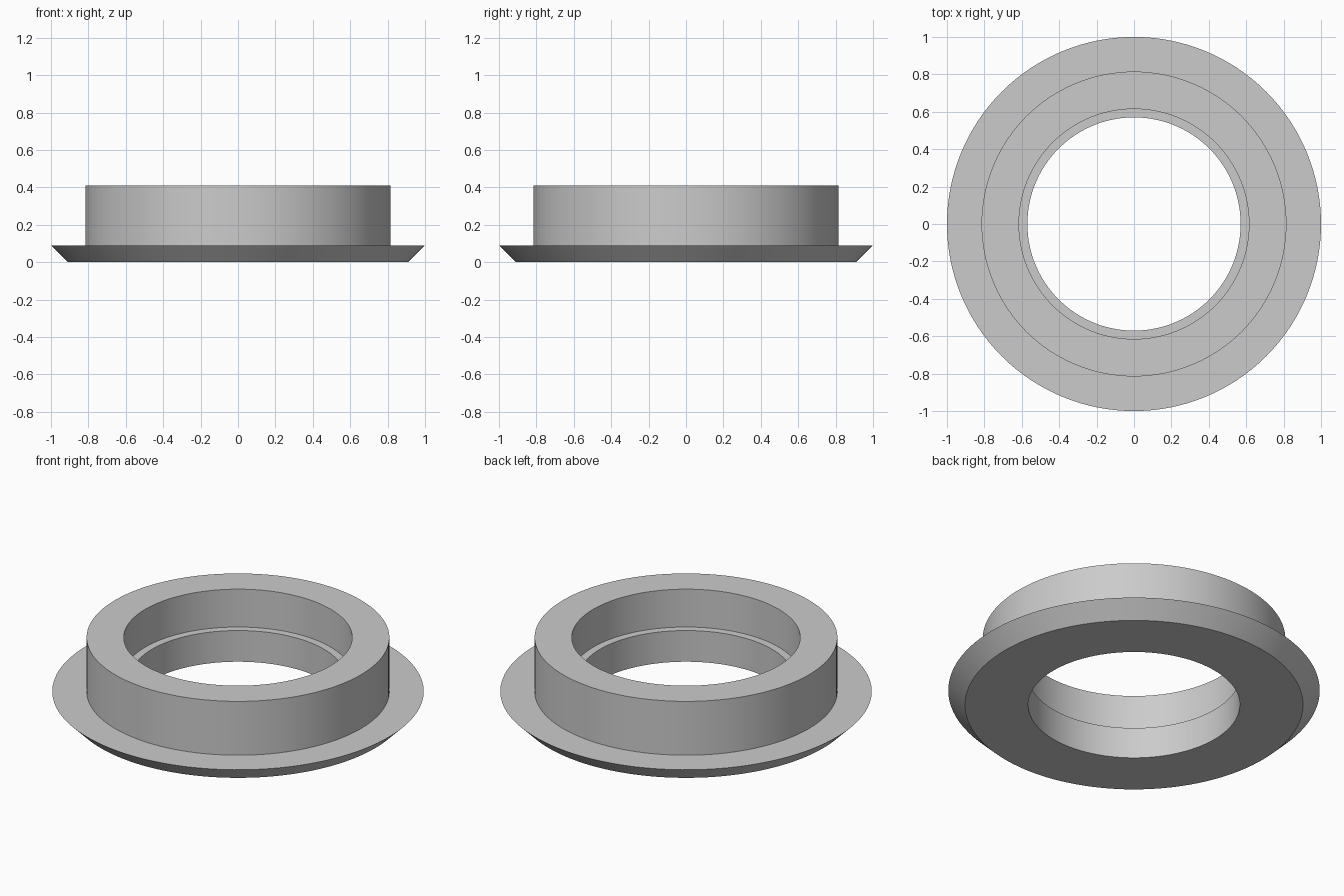
import bpy
import bmesh
from math import radians, tau

SEGMENTS = 128

default_cube = bpy.data.objects.get("Cube")
if default_cube:
    bpy.data.objects.remove(default_cube, do_unlink=True)

# Plain grey material
grey = bpy.data.materials.new("plain_grey")
grey.use_nodes = True
colour = (0.6, 0.6, 0.6, 1.0)
grey.diffuse_color = colour
grey.node_tree.nodes["Principled BSDF"].inputs["Base Color"].default_value = colour

# Closed cross-section (radius, height): chamfered flange, collar, stepped bore
profile = [
    (0.57, 0.0), (0.91, 0.0), (1.0, 0.09), (0.815, 0.09),
    (0.815, 0.41), (0.615, 0.41), (0.615, 0.185), (0.57, 0.185),
]


def lathe(name, points, material):
    """Revolve a closed cross-section around the z axis."""
    bm = bmesh.new()
    verts = [bm.verts.new((r, 0, z)) for r, z in points]
    edges = [bm.edges.new((verts[i - 1], verts[i])) for i in range(len(verts))]
    bmesh.ops.spin(bm, geom=verts + edges, cent=(0, 0, 0), axis=(0, 0, 1),
                   angle=tau, steps=SEGMENTS, use_merge=True)
    bmesh.ops.remove_doubles(bm, verts=bm.verts, dist=0.0001)
    bmesh.ops.recalc_face_normals(bm, faces=bm.faces)
    mesh = bpy.data.meshes.new(name)
    bm.to_mesh(mesh)
    bm.free()
    mesh.materials.append(material)
    obj = bpy.data.objects.new(name, mesh)
    bpy.context.collection.objects.link(obj)
    return obj


# Flanged ring, smooth round the walls with crisp rims
ring = lathe("flanged_ring", profile, grey)
bpy.ops.object.select_all(action="DESELECT")
ring.select_set(True)
bpy.context.view_layer.objects.active = ring
bpy.ops.object.shade_smooth_by_angle(angle=radians(30))
